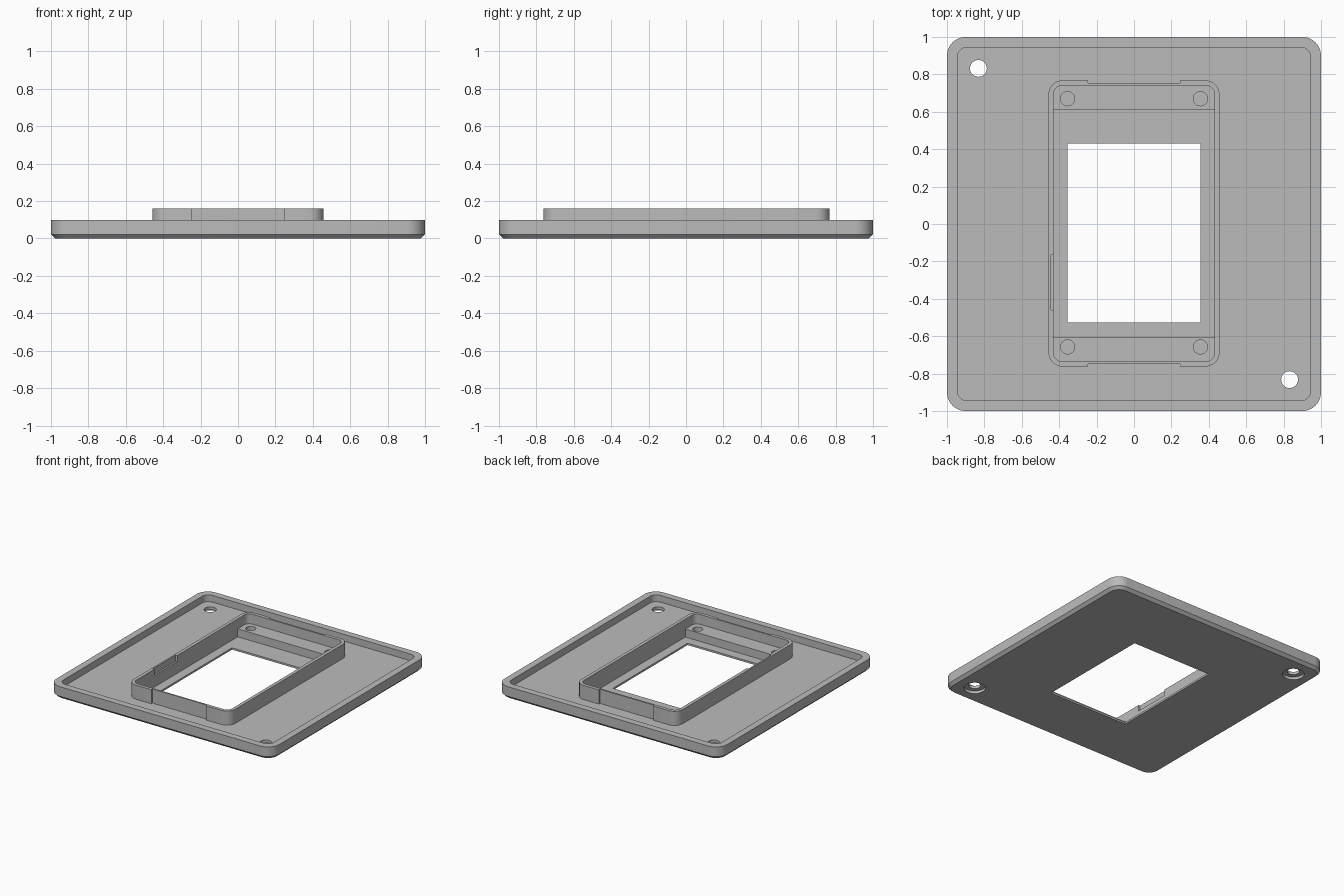
import bpy, bmesh, math

cube = bpy.data.objects.get("Cube")
if cube:
    bpy.data.objects.remove(cube, do_unlink=True)

grey = bpy.data.materials.new("plain grey")
grey.use_nodes = True
colour = (0.5, 0.5, 0.5, 1)
grey.diffuse_color = colour
grey.node_tree.nodes["Principled BSDF"].inputs["Base Color"].default_value = colour


def rounded_rect(x0, x1, y0, y1, r, inset=0.0, steps=8):
    """Outline of a rounded rectangle, counter-clockwise."""
    x0, x1, y0, y1, rad = x0 + inset, x1 - inset, y0 + inset, y1 - inset, r - inset
    corners = [(x1 - rad, y1 - rad), (x0 + rad, y1 - rad), (x0 + rad, y0 + rad), (x1 - rad, y0 + rad)]
    pts = []
    for i, (cx, cy) in enumerate(corners):
        for k in range(steps + 1):
            a = math.pi / 2 * (i + k / steps)
            pts.append((cx + rad * math.cos(a), cy + rad * math.sin(a)))
    return pts


def loft(name, rings):
    """Closed solid through a stack of (outline, z) rings."""
    bm = bmesh.new()
    loops = [[bm.verts.new((x, y, z)) for x, y in pts] for pts, z in rings]
    for low, high in zip(loops, loops[1:]):
        n = len(low)
        for i in range(n):
            j = (i + 1) % n
            bm.faces.new((low[i], low[j], high[j], high[i]))
    bm.faces.new(loops[0][::-1])
    bm.faces.new(loops[-1])
    mesh = bpy.data.meshes.new(name)
    bm.to_mesh(mesh)
    bm.free()
    mesh.materials.append(grey)
    obj = bpy.data.objects.new(name, mesh)
    bpy.context.collection.objects.link(obj)
    return obj


def prism(name, outline, z0, z1):
    return loft(name, [(outline, z0), (outline, z1)])


def box(x0, x1, y0, y1, z0, z1):
    return prism("cutter", [(x0, y0), (x1, y0), (x1, y1), (x0, y1)], z0, z1)


def disc(x, y, r, z0, z1, n=32):
    ring = [(x + r * math.cos(math.tau * i / n), y + r * math.sin(math.tau * i / n)) for i in range(n)]
    return prism("cutter", ring, z0, z1)


def cut(obj, cutters):
    for c in cutters:
        c.hide_render = True
        mod = obj.modifiers.new("cut", "BOOLEAN")
        mod.operation = "DIFFERENCE"
        mod.solver = "EXACT"
        mod.object = c
        bpy.context.view_layer.objects.active = obj
        bpy.ops.object.modifier_apply(modifier=mod.name)
        bpy.data.objects.remove(c, do_unlink=True)


FLOOR, POCKET, SHELF, RIM, TOP = 0.045, 0.015, 0.08, 0.1, 0.16
BIG = 0.3
inner = rounded_rect(-0.43, 0.43, -0.735, 0.74, 0.045)

# Base plate: chamfered underside, shallow tray, pocket, window
base = (-1, 1, -1, 1, 0.1)
plate = loft("base_plate", [(rounded_rect(*base, inset=0.022), 0),
                            (rounded_rect(*base), 0.022),
                            (rounded_rect(*base), RIM)])
cut(plate, [
    prism("cutter", rounded_rect(-0.945, 0.945, -0.945, 0.945, 0.055), FLOOR, BIG),
    prism("cutter", inner, POCKET, BIG),
    box(-0.355, 0.355, -0.527, 0.43, -BIG, BIG),
])

# Corner mounting holes, counterbored from below
for s in (-1, 1):
    cut(plate, [disc(0.832 * s, -0.832 * s, 0.045, -BIG, BIG),
                disc(0.832 * s, -0.832 * s, 0.08, -BIG, 0.022)])

# Raised frame with stepped-in ends and a small notch in one inner wall
frame = prism("raised_frame", rounded_rect(-0.457, 0.457, -0.762, 0.768, 0.075), FLOOR, TOP)
cut(frame, [
    prism("cutter", inner, -BIG, BIG),
    box(-0.245, 0.245, 0.754, 1, -BIG, BIG),
    box(-0.245, 0.245, -1, -0.748, -BIG, BIG),
    box(-0.444, -0.4, -0.46, -0.165, 0.11, BIG),
])

# Screw shelves at both ends of the pocket, with blind holes
shelves = prism("screw_shelves", inner, POCKET, SHELF)
cut(shelves, [box(-1, 1, -0.605, 0.61, -BIG, BIG)])
cut(shelves, [disc(x, y, 0.038, 0.03, BIG) for x in (-0.355, 0.355) for y in (-0.657, 0.67)])

# Smooth the rounded walls, keep edges crisp
for obj in (plate, frame, shelves):
    bpy.ops.object.select_all(action="DESELECT")
    obj.select_set(True)
    bpy.context.view_layer.objects.active = obj
    bpy.ops.object.shade_smooth_by_angle(angle=math.radians(30))
